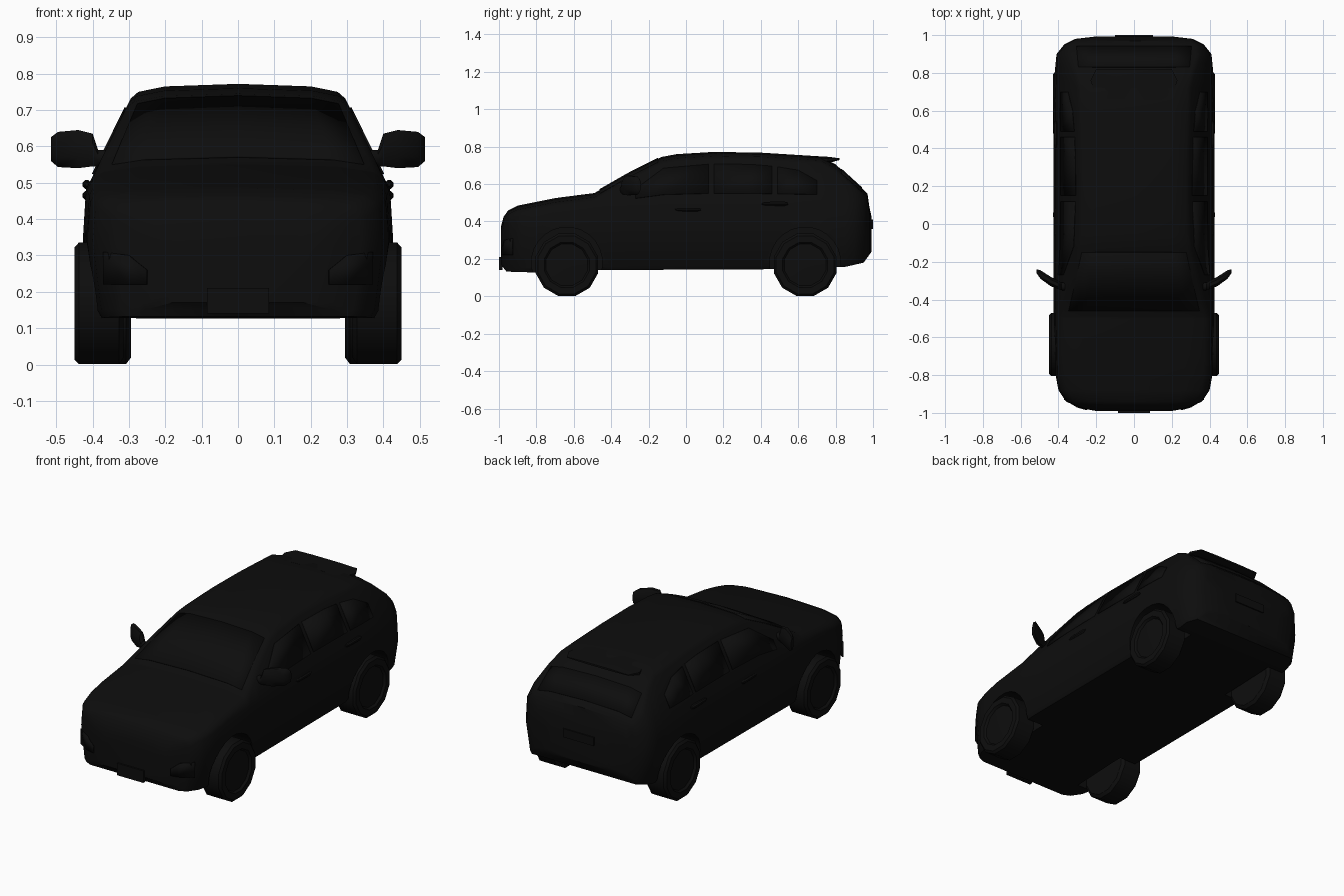
import bpy, bmesh, math

cube = bpy.data.objects.get("Cube")
if cube:
    bpy.data.objects.remove(cube, do_unlink=True)

# One near-black finish for everything
black = bpy.data.materials.new("black paint")
black.use_nodes = True
colour = (0.004, 0.004, 0.004, 1)
black.diffuse_color = colour
black.node_tree.nodes["Principled BSDF"].inputs["Base Color"].default_value = colour


def finish(name, bm, angle=35):
    bmesh.ops.recalc_face_normals(bm, faces=bm.faces)
    mesh = bpy.data.meshes.new(name)
    bm.to_mesh(mesh)
    bm.free()
    mesh.materials.append(black)
    ob = bpy.data.objects.new(name, mesh)
    bpy.context.collection.objects.link(ob)
    bpy.ops.object.select_all(action="DESELECT")
    ob.select_set(True)
    bpy.context.view_layer.objects.active = ob
    bpy.ops.object.shade_smooth_by_angle(angle=math.radians(angle))
    return ob


def loft(name, rows, ring=True, angle=35):
    """Skin rows of points; rings are closed and capped."""
    bm = bmesh.new()
    grid = [[bm.verts.new(p) for p in row] for row in rows]
    n = len(grid[0])
    for a, b in zip(grid, grid[1:]):
        for i in range(n if ring else n - 1):
            j = (i + 1) % n
            bm.faces.new((a[i], a[j], b[j], b[i]))
    if ring:
        bm.faces.new(grid[0])
        bm.faces.new(grid[-1])
    return finish(name, bm, angle)


def plate(name, rows):
    ob = loft(name, rows, ring=False)
    mod = ob.modifiers.new("thickness", "SOLIDIFY")
    mod.thickness = 0.006
    mod.offset = 0
    return ob


def curve(keys, y):
    for (a, p), (b, q) in zip(keys, keys[1:]):
        if y <= b:
            return p + (q - p) * max(0, y - a) / (b - a)
    return keys[-1][1]


# Body lines along the length: top, underside and half width
TOP = [(-.99, .37), (-.975, .425), (-.95, .46), (-.9, .485), (-.7, .525), (-.49, .552),
       (-.3, .66), (-.13, .745), (-.05, .76), (.15, .772), (.4, .768), (.72, .748),
       (.8, .705), (.97, .55), (.98, .48), (.993, .42)]
BOTTOM = [(-.99, .17), (-.96, .132), (-.8, .127), (-.5, .14), (.5, .145), (.85, .157),
          (.95, .18), (.993, .24)]
WIDTH = [(-.99, .2), (-.975, .28), (-.94, .36), (-.88, .4), (-.8, .415), (-.4, .427),
         (.6, .427), (.8, .42), (.9, .41), (.95, .37), (.98, .31), (.993, .2)]


def half_section(y):
    top, low, w = (curve(k, y) for k in (TOP, BOTTOM, WIDTH))
    edge = top - 0.04
    roof = w * (0.955 - max(0, edge - 0.5) * 1.14)
    belt = min(0.48, edge - 0.02)
    wide = min(0.34, belt - 0.03)
    return [(0, y, low), (w * 0.91, y, low), (w * 0.94, y, low + 0.02), (w, y, wide),
            (w * 0.98, y, belt), (roof, y, edge), (roof * 0.93, y, top - 0.022),
            (roof * 0.68, y, top - 0.007), (0, y, top)]


def section(y):
    half = half_section(y)
    return half + [(-x, b, z) for x, b, z in half[-2:0:-1]]


stations = sorted({y for keys in (TOP, BOTTOM, WIDTH) for y, v in keys})
body = loft("body", [section(y) for y in stations])


def lathe(name, x, y, z, profile, count, angle=35):
    """Turn (x offset, radius) pairs about a cross axle."""
    rows = []
    for dx, r in profile:
        angles = [(i + 0.5) * math.tau / count for i in range(count)]
        rows.append([(x + dx, y + r * math.sin(a), z + r * math.cos(a)) for a in angles])
    return loft(name, rows, angle=angle)


# Wheel arches cut into the body, then the wheels
for side, s in (("left", 1), ("right", -1)):
    for end, y, outer in (("front", -.637, .45), ("rear", .637, .43)):
        cutter = lathe("arch_cutter", 0, y, .18, [(s * .28, .19), (s * .6, .19)], 24)
        cutter.hide_render = True
        bpy.context.view_layer.objects.active = body
        mod = body.modifiers.new("arch", "BOOLEAN")
        mod.operation = "DIFFERENCE"
        mod.solver = "EXACT"
        mod.object = cutter
        bpy.ops.object.modifier_apply(modifier=mod.name)
        bpy.data.objects.remove(cutter, do_unlink=True)
        tyre = [(-.135, .05), (-.135, .155), (-.122, .173), (-.012, .173), (0, .16),
                (0, .125), (-.012, .115), (-.006, .03)]
        lathe(f"{end}_{side}_wheel", s * outer, y, .168,
              [(s * dx, r) for dx, r in tyre], 12)
bpy.ops.object.select_all(action="DESELECT")
body.select_set(True)
bpy.context.view_layer.objects.active = body
bpy.ops.object.shade_smooth_by_angle(angle=math.radians(35))


# Windscreen and rear window follow the body skin
def glass_row(y):
    half = half_section(y)[6:]
    row = [(x * 0.95, b, z + 0.002) for x, b, z in half]
    return row + [(-x, b, z) for x, b, z in row[-2::-1]]


plate("windscreen", [glass_row(y) for y in (-.46, -.3, -.15)])
plate("rear_window", [glass_row(y) for y in (.83, .94)])


# Side windows lie between the belt and the roof edge
def side_point(s, y, t):
    a, b = half_section(y)[4:6]
    x, z = (p + (q - p) * t for p, q in ((a[0], b[0]), (a[2], b[2])))
    return (s * (x + 0.002), y, z)


WINDOWS = [("front", (-.27, -.12, .12), (.6, .9, .9)),
           ("rear", (.15, .35, .46), (.9, .9, .88)),
           ("quarter", (.49, .6, .7), (.87, .82, .6))]
for side, s in (("left", 1), ("right", -1)):
    for name, ys, tops in WINDOWS:
        rows = [[side_point(s, y, .28), side_point(s, y, t)] for y, t in zip(ys, tops)]
        plate(f"{name}_{side}_window", rows)


def rounded_ring(axis, at, a0, a1, b0, b1):
    """Eight-sided rounded ring across the x or y axis."""
    pts = []
    for i in range(8):
        t = (i + 0.5) * math.tau / 8
        a = (a0 + a1) / 2 + (a1 - a0) * 0.54 * math.cos(t)
        b = (b0 + b1) / 2 + (b1 - b0) * 0.54 * math.sin(t)
        pts.append((at, a, b) if axis == "x" else (a, at, b))
    return pts


# Door mirrors and door handles
MIRROR = [(.34, -.36, -.31, .55, .59), (.385, -.35, -.31, .545, .59),
          (.4, -.345, -.3, .545, .635), (.44, -.33, -.28, .54, .645),
          (.495, -.29, -.245, .543, .64), (.515, -.262, -.24, .56, .625)]
for side, s in (("left", 1), ("right", -1)):
    loft(f"{side}_mirror", [rounded_ring("x", s * m[0], *m[1:]) for m in MIRROR], angle=50)
    for end, y, z in (("front", .01, .465), ("rear", .475, .495)):
        rows = []
        for dy, r in ((-.07, .004), (-.05, .01), (.05, .012), (.07, .006)):
            x = s * .416
            rows.append(rounded_ring("y", y + dy, x - r, x + r, z - r, z + r))
        loft(f"{end}_{side}_door_handle", rows)

# Tail spoiler
loft("tail_spoiler", [rounded_ring("y", y, -w, w, low, high) for y, w, low, high in
                      ((.66, .2, .73, .75), (.76, .23, .712, .746), (.82, .2, .728, .738))])


# Number plate blocks and lower lamp surrounds
def block(name, x0, x1, y0, y1, z0, z1):
    rows = [[(x0, y, z0), (x1, y, z0), (x1, y, z1), (x0, y, z1)] for y in (y0, y1)]
    return loft(name, rows)


block("front_number_plate", -.085, .085, -1, -.98, .14, .21)
block("rear_number_plate", -.1, .1, .98, 1, .36, .41)
for side, s in (("left", 1), ("right", -1)):
    surround = [(.25, .26), (.3, .3), (.37, .31)]
    rows = []
    for x, z in surround:
        y = next(k / 1000 for k in range(-990, -800) if curve(WIDTH, k / 1000) >= x)
        rows.append([(s * x, y - .003, .22), (s * x, y - .003, z)])
    plate(f"{side}_lamp_surround", rows)
